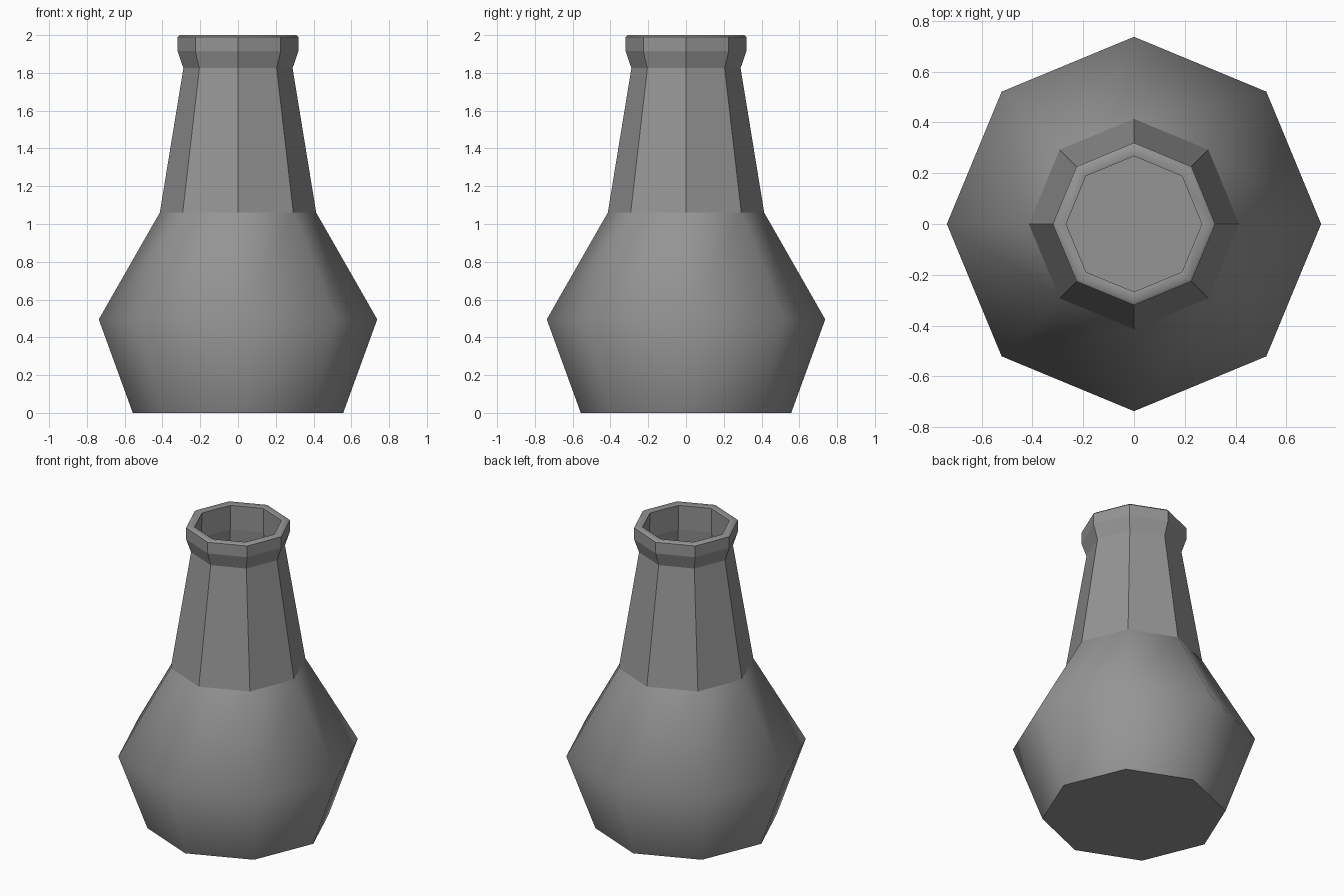
import bpy, bmesh, math

if "Cube" in bpy.data.objects:
    bpy.data.objects.remove(bpy.data.objects["Cube"])

SIDES = 8

# Flask outline as (radius, height): outside from base to rim, then down the inside
OUTER = [(0.557, 0.0), (0.737, 0.495), (0.414, 1.06), (0.289, 1.825),
         (0.32, 1.915), (0.32, 1.99), (0.308, 2.0)]
INNER = [(0.267, 1.992), (0.27, 1.83), (0.36, 1.06), (0.68, 0.5), (0.52, 0.05)]


def lathe(name, profile, smooth_bands, material):
    """Revolve a profile into a faceted shell, capping both ends."""
    bm = bmesh.new()
    rings = []
    for r, z in profile:
        angles = [2 * math.pi * i / SIDES for i in range(SIDES)]
        rings.append([bm.verts.new((r * math.cos(a), r * math.sin(a), z)) for a in angles])
    for k, (low, high) in enumerate(zip(rings, rings[1:])):
        for i in range(SIDES):
            j = (i + 1) % SIDES
            face = bm.faces.new((low[i], low[j], high[j], high[i]))
            face.smooth = k in smooth_bands
    bm.faces.new(rings[0][::-1])
    bm.faces.new(rings[-1])
    bmesh.ops.recalc_face_normals(bm, faces=bm.faces[:])
    mesh = bpy.data.meshes.new(name)
    bm.to_mesh(mesh)
    bm.free()
    mesh.materials.append(material)
    obj = bpy.data.objects.new(name, mesh)
    bpy.context.collection.objects.link(obj)
    return obj


# Dark grey material
grey = bpy.data.materials.new("dark_grey")
grey.diffuse_color = (0.3, 0.3, 0.3, 1.0)
grey.use_nodes = True
grey.node_tree.nodes["Principled BSDF"].inputs["Base Color"].default_value = grey.diffuse_color

# Hollow flask: belly bands and rounded rim are smooth, neck and lip are faceted
lathe("flask", OUTER + INNER, {0, 1, 5, 6}, grey)
